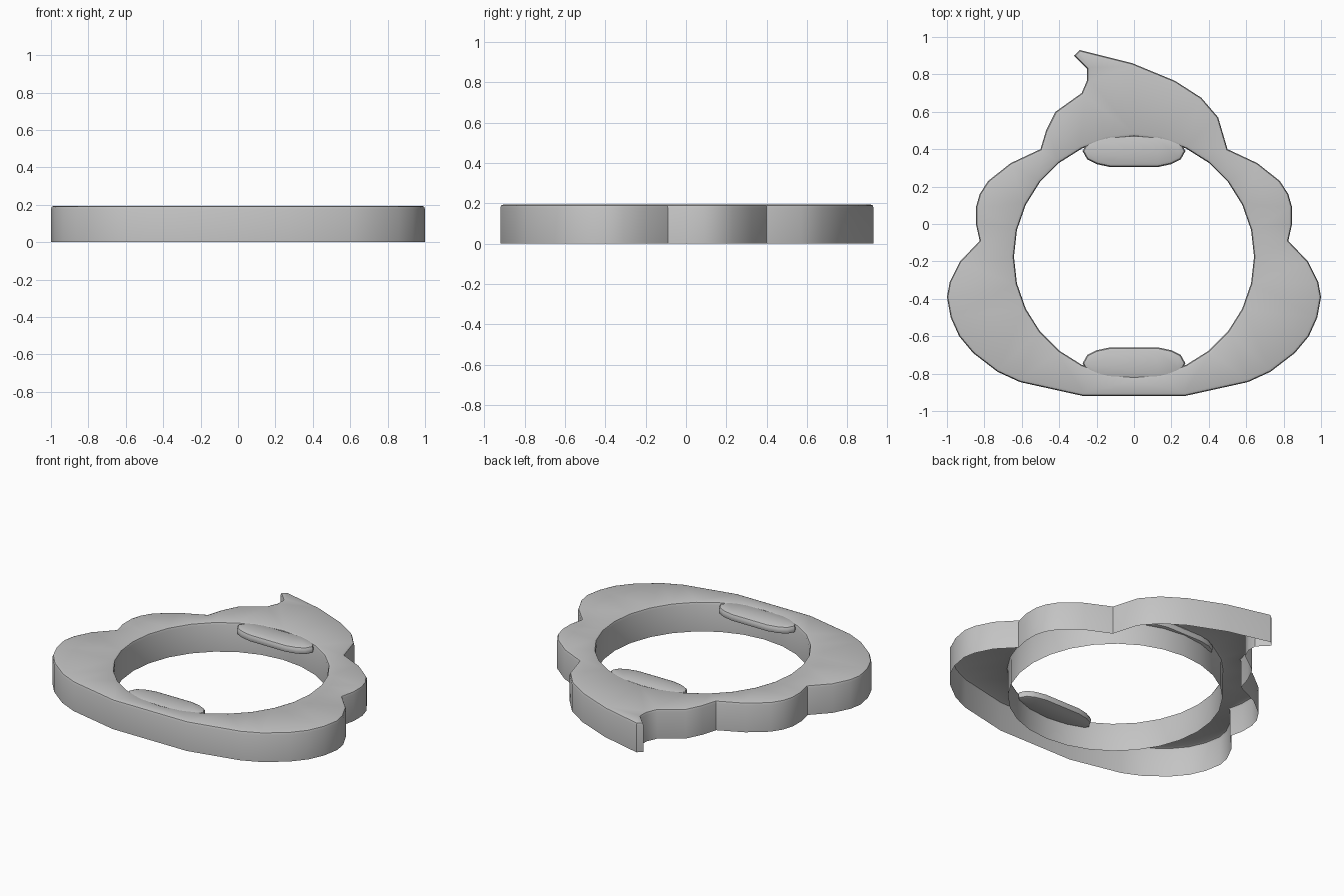
import bpy, bmesh, math
from mathutils import Vector

cube = bpy.data.objects.get("Cube")
if cube:
    bpy.data.objects.remove(cube)

HEIGHT = 0.195

grey = bpy.data.materials.new("plain grey")
grey.use_nodes = True
colour = (0.55, 0.55, 0.55, 1)
grey.diffuse_color = colour
grey.node_tree.nodes["Principled BSDF"].inputs["Base Color"].default_value = colour


def inset(points, amount):
    """Move a counter-clockwise outline inward by a mitred distance."""
    result = []
    for i, p in enumerate(points):
        before = (p - points[i - 1]).normalized()
        after = (points[(i + 1) % len(points)] - p).normalized()
        n1, n2 = Vector((-before.y, before.x)), Vector((-after.y, after.x))
        result.append(p + (n1 + n2) * amount / (1 + n1.dot(n2)))
    return result


def wall(bm, points, profile):
    """Skin an outline along (inset, height) steps; return first and last rings."""
    rings = []
    for amount, z in profile:
        rings.append([bm.verts.new((p.x, p.y, z)) for p in inset(points, amount)])
    for low, high in zip(rings, rings[1:]):
        for i in range(len(points)):
            j = (i + 1) % len(points)
            bm.faces.new((low[i], low[j], high[j], high[i]))
    return rings[0], rings[-1]


def ring_edges(bm, ring):
    return [bm.edges.get((ring[i - 1], ring[i])) for i in range(len(ring))]


def finish(bm, name):
    mesh = bpy.data.meshes.new(name)
    bm.to_mesh(mesh)
    bm.free()
    mesh.materials.append(grey)
    obj = bpy.data.objects.new(name, mesh)
    bpy.context.collection.objects.link(obj)
    bpy.ops.object.select_all(action='DESELECT')
    obj.select_set(True)
    bpy.context.view_layer.objects.active = obj
    bpy.ops.object.shade_smooth_by_angle(angle=math.radians(35))


# Outline: mirrored lower lobes and a curled tip on top
side = [(.27, -.92), (.61, -.845), (.73, -.79), (.86, -.69), (.935, -.6),
        (.98, -.5), (1, -.39), (.985, -.31), (.93, -.2), (.825, -.09),
        (.845, 0), (.845, .09), (.825, .16), (.78, .23), (.66, .325), (.5, .4)]
curl = [(.45, .57), (.36, .675), (.22, .765), (-.01, .86), (-.29, .93),
        (-.32, .9), (-.25, .83), (-.25, .77), (-.28, .7), (-.42, .6), (-.47, .5)]
outline = [Vector(p) for p in side + curl + [(-x, y) for x, y in reversed(side)]]

# Round opening, wound clockwise so that its inset runs into the ring
STEPS = 28
opening = []
for k in range(STEPS):
    a = -math.tau * k / STEPS
    opening.append(Vector((.642 * math.cos(a), -.175 + .642 * math.sin(a))))

# Ring: thin walls with a rounded upper rim, open underneath
bm = bmesh.new()
rim = [(0, 0), (0, HEIGHT - .018), (.005, HEIGHT - .005), (.018, HEIGHT)]
edges = []
for points in (outline, opening):
    edges += ring_edges(bm, wall(bm, points, rim)[1])
top = bmesh.ops.triangle_fill(bm, edges=edges, use_beauty=True, normal=(0, 0, 1))
for face in top["geom"]:
    if isinstance(face, bmesh.types.BMFace) and face.normal.z < 0:
        face.normal_flip()
finish(bm, "ring_body")

# Two rounded tabs reaching into the opening
quarter = [(.275, 0), (.25, .045), (.2, .07), (.13, .085)]
half = quarter + [(-x, y) for x, y in reversed(quarter)]
oval = half + [(-x, -y) for x, y in half[1:-1]]
pad = [(.012, .145), (.003, .149), (0, .158), (0, HEIGHT - .02),
       (.006, HEIGHT - .007), (.02, HEIGHT - .001)]
for name, y in (("back_tab", .39), ("front_tab", -.745)):
    bm = bmesh.new()
    bottom, top = wall(bm, [Vector((px, py + y)) for px, py in oval], pad)
    bm.faces.new(top)
    bm.faces.new(reversed(bottom))
    finish(bm, name)
